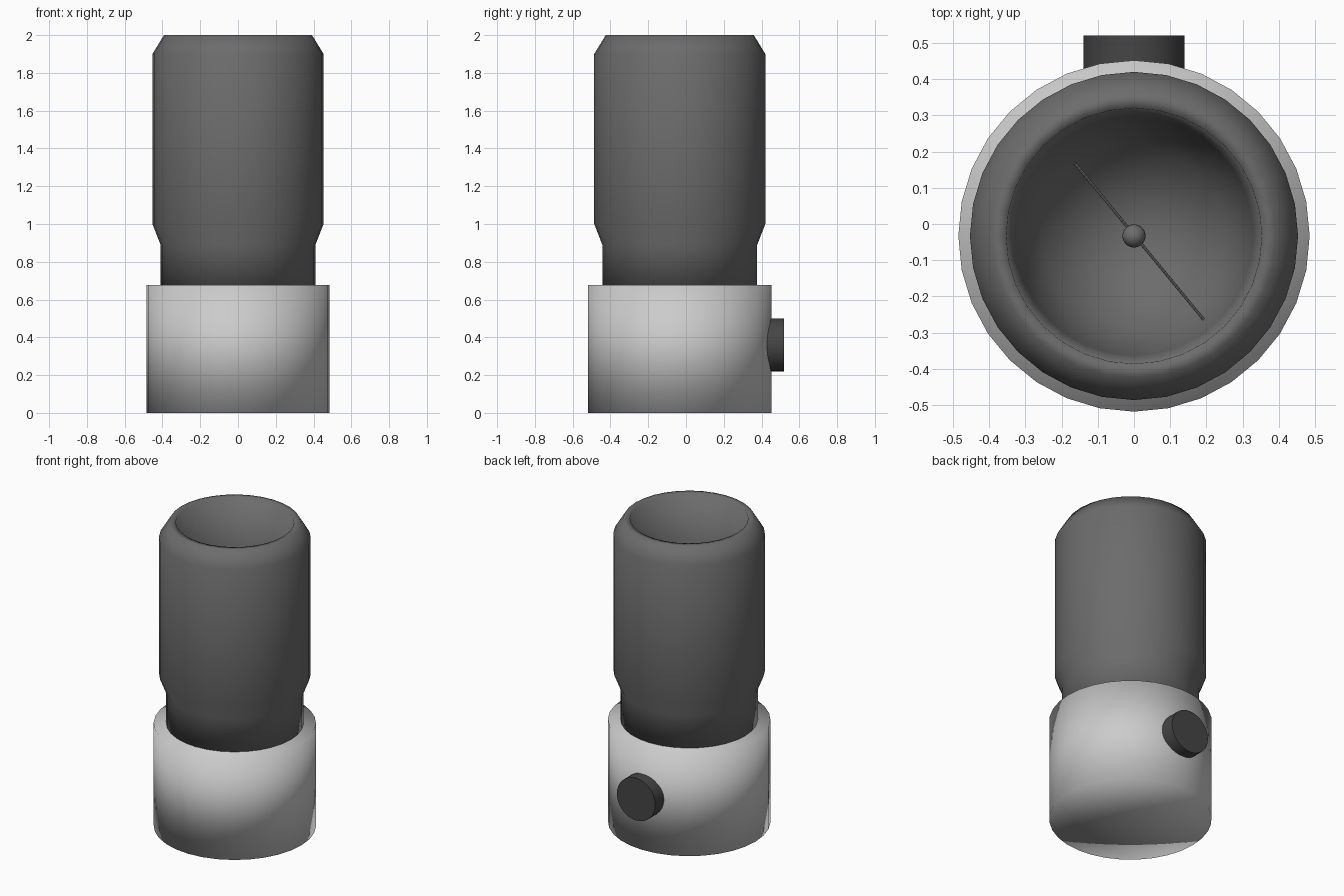
import bpy, bmesh, math
from mathutils import Vector

if "Cube" in bpy.data.objects:
    bpy.data.objects.remove(bpy.data.objects["Cube"])

CY = -0.033  # common axis of body and base


def material(name, v):
    m = bpy.data.materials.new(name)
    m.diffuse_color = (v, v, v, 1)
    m.use_nodes = True
    m.node_tree.nodes["Principled BSDF"].inputs["Base Color"].default_value = m.diffuse_color
    return m


dark = material("dark_grey", 0.15)
black = material("near_black", 0.06)


def lathe(name, profile, mat=None, sides=32):
    """Revolve an (r, z) profile about the shared axis."""
    bm = bmesh.new()
    vs = [bm.verts.new((r, 0, z)) for r, z in profile]
    es = [bm.edges.new(p) for p in zip(vs, vs[1:])]
    bmesh.ops.spin(bm, geom=vs + es, axis=(0, 0, 1), cent=(0, 0, 0),
                   angle=math.tau, steps=sides, use_duplicate=False)
    bmesh.ops.remove_doubles(bm, verts=bm.verts, dist=1e-4)
    bmesh.ops.recalc_face_normals(bm, faces=bm.faces)
    for f in bm.faces:
        f.smooth = True
    me = bpy.data.meshes.new(name)
    bm.to_mesh(me)
    bm.free()
    ob = bpy.data.objects.new(name, me)
    ob.location.y = CY
    bpy.context.collection.objects.link(ob)
    if mat:
        me.materials.append(mat)
    return ob


def rod(name, a, b, radius, mat, sides=32):
    a, b = Vector(a), Vector(b)
    bpy.ops.mesh.primitive_cylinder_add(vertices=sides, radius=radius,
                                        depth=(b - a).length, location=(a + b) / 2)
    ob = bpy.context.object
    ob.name = name
    ob.rotation_euler = (b - a).to_track_quat('Z', 'Y').to_euler()
    ob.data.materials.append(mat)
    bpy.ops.object.shade_smooth_by_angle()
    return ob


# Light grey collar at the bottom
lathe("base", [(0, 0), (0.485, 0), (0.485, 0.677), (0, 0.677)])

# Dark tube with flared neck, bevelled lip and hollow bowl
lathe("tube", [(0, 0.66), (0.41, 0.66), (0.41, 0.89), (0.453, 1.0), (0.453, 1.9),
               (0.392, 2.0), (0.353, 2.0), (0.33, 1.7), (0.25, 1.45), (0, 1.3)], dark)

# Round button on the back
rod("button", (0, 0.3, 0.36), (0, 0.52, 0.36), 0.14, black)

# Small bulb held on a thin wire inside the bowl
bpy.ops.mesh.primitive_uv_sphere_add(segments=24, ring_count=12, radius=0.032,
                                     location=(0, CY, 1.54))
bulb = bpy.context.object
bulb.name = "bulb"
bulb.data.materials.append(dark)
bpy.ops.object.shade_smooth()
rod("wire", (-0.165, 0.17, 1.48), (0.195, -0.267, 1.61), 0.004, dark, 8)
